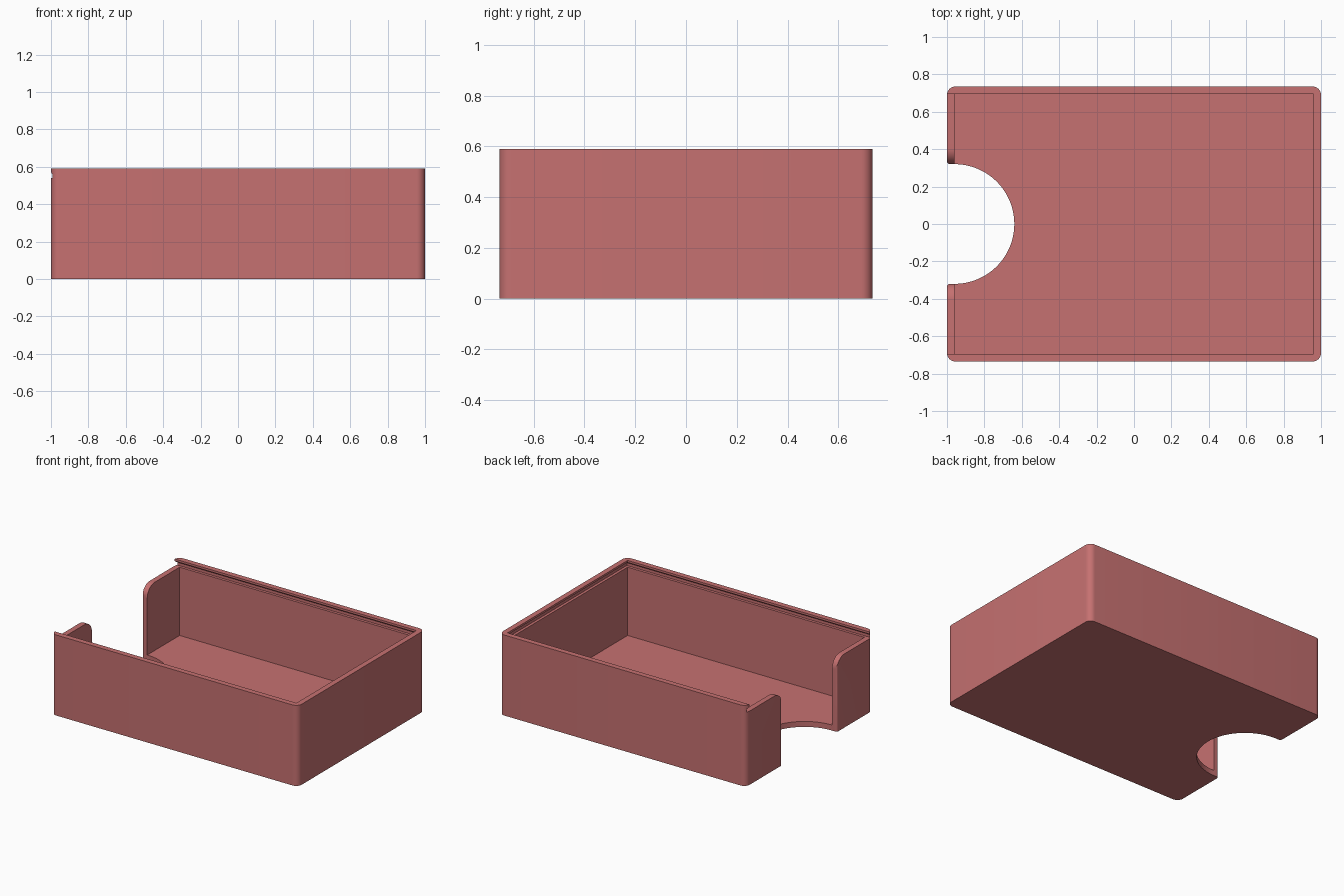
import bpy, bmesh, math
from mathutils import Vector

if "Cube" in bpy.data.objects:
    bpy.data.objects.remove(bpy.data.objects["Cube"])

X, Y, H = 1.0, 0.735, 0.59      # half length, half width, height
WALL, FLOOR = 0.04, 0.04
LEDGE = 0.54                    # bottom of the lid groove
R = 0.32                        # finger cutout radius

red = bpy.data.materials.new("dusty red")
red.diffuse_color = (0.565, 0.165, 0.165, 1)
red.use_nodes = True
red.node_tree.nodes["Principled BSDF"].inputs["Base Color"].default_value = red.diffuse_color


def loft(name, rings):
    """Closed solid skinned through rings of equal point count."""
    bm = bmesh.new()
    loops = [[bm.verts.new(p) for p in ring] for ring in rings]
    n = len(loops[0])
    for a, b in zip(loops, loops[1:]):
        for i in range(n):
            j = (i + 1) % n
            bm.faces.new((a[i], a[j], b[j], b[i]))
    bm.faces.new(loops[0])
    bm.faces.new(loops[-1])
    bmesh.ops.recalc_face_normals(bm, faces=bm.faces)
    mesh = bpy.data.meshes.new(name)
    bm.to_mesh(mesh)
    bm.free()
    obj = bpy.data.objects.new(name, mesh)
    bpy.context.collection.objects.link(obj)
    mesh.materials.append(red)
    return obj


def rect(x0, x1, y, z):
    return [(x0, -y, z), (x1, -y, z), (x1, y, z), (x0, y, z)]


def arc(cx, cy, r, a0, a1, n):
    return [(cx + r * math.cos(math.radians(a0 + (a1 - a0) * i / n)),
             cy + r * math.sin(math.radians(a0 + (a1 - a0) * i / n))) for i in range(n + 1)]


# Tray body with rounded upright corners
c = 0.045
outline = []
for sx, sy, a in ((1, 1, 0), (-1, 1, 90), (-1, -1, 180), (1, -1, 270)):
    outline += arc(sx * (X - c), sy * (Y - c), c, a, a + 90, 8)
tray = loft("tray", [[(x, y, z) for x, y in outline] for z in (0, H)])

# Inside space
ix, iy = X - WALL, Y - WALL
cavity = loft("cavity_cutter", [rect(-ix, ix, iy, z) for z in (FLOOR, LEDGE + 0.01)])

# Sliding lid groove: undercut on three sides, open on the left
groove = loft("groove_cutter", [rect(-1.2, ix + d, iy + d, z) for z, d in
              ((LEDGE, 0.02), (0.56, 0.02), (0.575, 0.0), (0.7, 0.0))])

# Finger cutout through floor and left wall, with softened outer corners
s = 0.015
half = arc(-ix, 0, R, 0, 90, 32) + arc(-X + s, R + s, s, 270, 180, 5) + [(-1.2, R + s)]
plan = half + [(x, -y) for x, y in reversed(half[1:])]
finger = loft("finger_cutter", [[(x, y, z) for x, y in plan] for z in (-0.1, 0.7)])

# Rounded upper corners of the left wall beside the cutout
f = 0.085
side = [(R - 0.05, LEDGE - f), *arc(R + f, LEDGE - f, f, 180, 90, 10),
        (R + f, LEDGE + 0.02), (R - 0.05, LEDGE + 0.02)]
fillets = [loft("fillet_cutter", [[(x, k * y, z) for y, z in side] for x in (-1.1, -0.9)])
           for k in (1, -1)]

# Cut the tray, then remove the cutters
bpy.context.view_layer.objects.active = tray
tray.select_set(True)
for cutter in (cavity, groove, finger, *fillets):
    mod = tray.modifiers.new("cut", 'BOOLEAN')
    mod.operation, mod.solver, mod.object = 'DIFFERENCE', 'EXACT', cutter
    bpy.ops.object.modifier_apply(modifier=mod.name)
    bpy.data.objects.remove(cutter)
bpy.ops.object.shade_smooth_by_angle(angle=math.radians(30))
